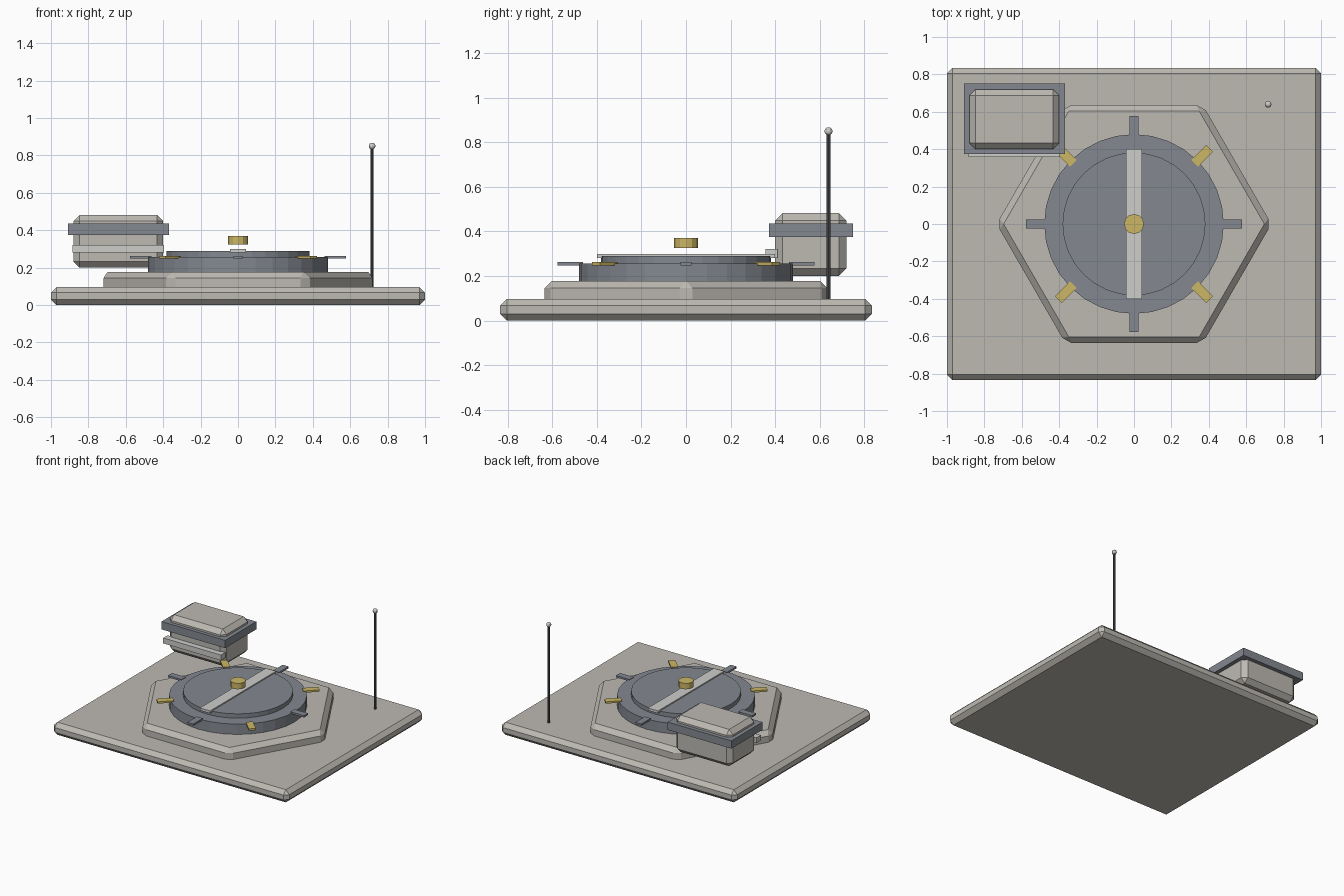
import bpy
from math import pi, cos, sin

cube = bpy.data.objects.get("Cube")
if cube:
    bpy.data.objects.remove(cube, do_unlink=True)


def material(name, rgb):
    m = bpy.data.materials.new(name)
    m.use_nodes = True
    color = (*rgb, 1)
    m.diffuse_color = color
    m.node_tree.nodes["Principled BSDF"].inputs["Base Color"].default_value = color
    return m


STONE = material("warm grey", (0.51, 0.49, 0.45))
STEEL = material("blue grey", (0.23, 0.25, 0.28))
PALE = material("pale grey", (0.61, 0.61, 0.59))
GOLD = material("gold", (0.60, 0.47, 0.13))
DARK = material("dark grey", (0.08, 0.085, 0.09))


def finish(name, mat, bevel=0):
    ob = bpy.context.object
    ob.name = name
    ob.data.materials.append(mat)
    bpy.ops.object.transform_apply(location=False, rotation=True, scale=True)
    if bevel:
        mod = ob.modifiers.new("Chamfer", "BEVEL")
        mod.width = bevel
        mod.segments = 1
    return ob


def box(name, x, y, z, mat, bevel=0):
    """Box from (low, high) ranges."""
    spans = (x, y, z)
    bpy.ops.mesh.primitive_cube_add(size=1, location=[(a + b) / 2 for a, b in spans])
    bpy.context.object.scale = [b - a for a, b in spans]
    return finish(name, mat, bevel)


def disc(name, radius, z, sides, mat, bevel=0, at=(0, 0), turn=0):
    bpy.ops.mesh.primitive_cylinder_add(
        vertices=sides, radius=radius, depth=z[1] - z[0],
        location=(*at, (z[0] + z[1]) / 2), rotation=(0, 0, turn))
    return finish(name, mat, bevel)


# Base slab and hexagonal plinth
box("base_slab", (-1, 1), (-0.835, 0.835), (0, 0.097), STONE, 0.03)
disc("hex_plinth", 0.735, (0.05, 0.178), 6, STONE, 0.033, turn=pi / 6)

# Round hatch with pale centre strip and raised knob
disc("hatch_ring", 0.48, (0.16, 0.257), 32, STEEL)
disc("hatch_lid", 0.382, (0.25, 0.29), 32, STEEL)
box("centre_strip", (-0.043, 0.043), (-0.4, 0.4), (0.28, 0.299), PALE)
disc("centre_knob", 0.053, (0.325, 0.37), 12, GOLD)

# Radial tabs: steel on the axes, gold on the diagonals
for i in range(8):
    a = i * pi / 4
    gold = i % 2
    r = 0.515 if gold else 0.52
    bpy.ops.mesh.primitive_cube_add(
        size=1, location=(r * cos(a), r * sin(a), 0.255), rotation=(0, 0, a))
    bpy.context.object.scale = (0.115, 0.05, 0.014)
    finish(f"{'gold' if gold else 'steel'}_tab_{i // 2 + 1}", GOLD if gold else STEEL)

# Raised equipment box with its band and front plate
box("equipment_box", (-0.88, -0.4), (0.4, 0.72), (0.2, 0.482), STONE, 0.033)
box("equipment_band", (-0.91, -0.37), (0.373, 0.75), (0.375, 0.435), STEEL)
box("equipment_plate", (-0.885, -0.395), (0.357, 0.41), (0.28, 0.322), PALE)

# Antenna
disc("antenna_rod", 0.008, (0.09, 0.85), 8, DARK, at=(0.717, 0.64))
bpy.ops.mesh.primitive_uv_sphere_add(
    segments=12, ring_count=8, radius=0.018, location=(0.717, 0.64, 0.85))
finish("antenna_tip", PALE)
